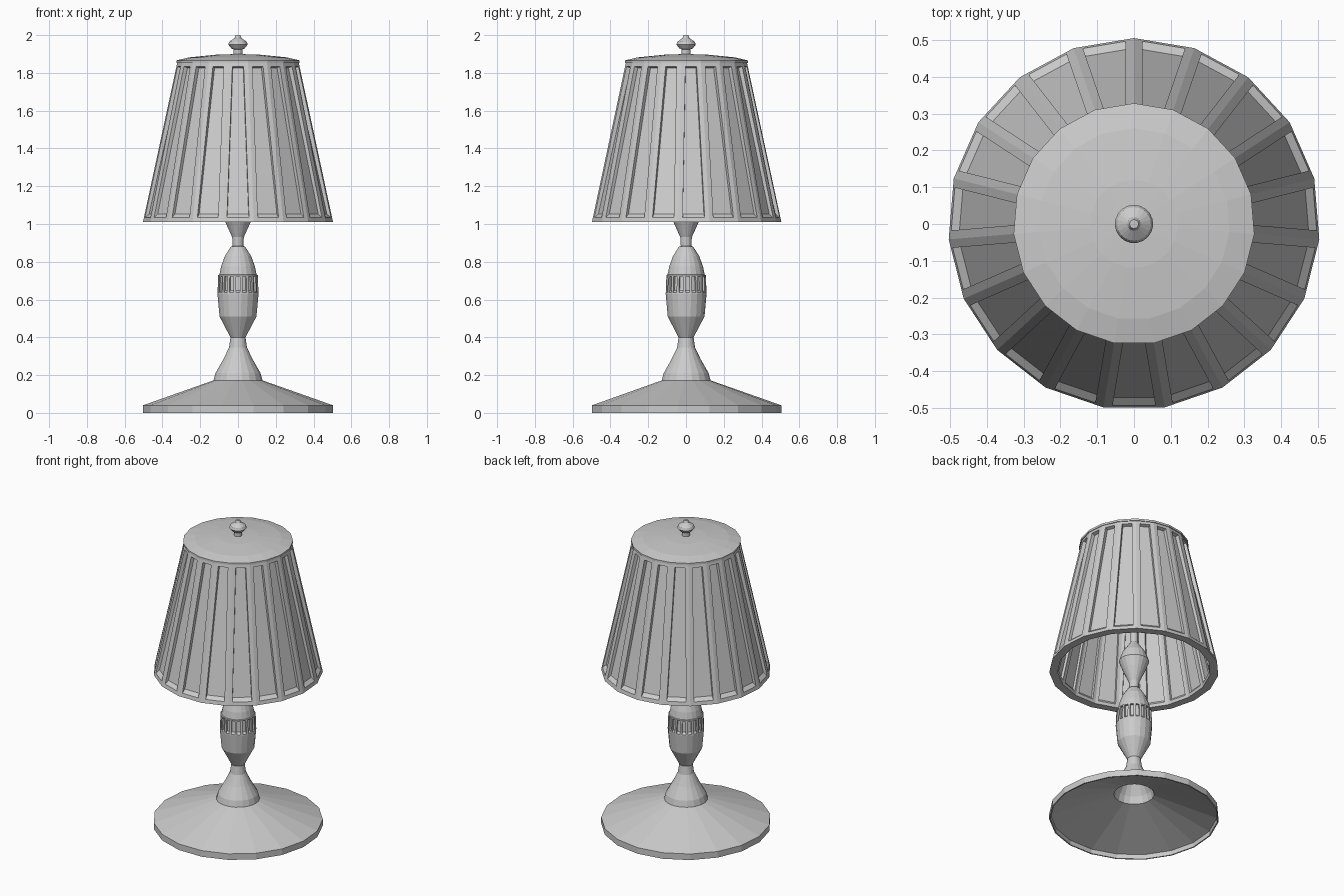
import bpy, bmesh, math

SIDES = 19

cube = bpy.data.objects.get("Cube")
if cube:
    bpy.data.objects.remove(cube, do_unlink=True)

grey = bpy.data.materials.new("plain_grey")
grey.use_nodes = True
COLOUR = (0.6, 0.6, 0.6, 1)
grey.diffuse_color = COLOUR
grey.node_tree.nodes["Principled BSDF"].inputs["Base Color"].default_value = COLOUR


def lathe(profile, closed=False):
    """Spin (radius, height) points into a faceted bmesh, one corner facing the back."""
    bm = bmesh.new()
    rings = []
    for r, z in profile:
        if r == 0:
            rings.append([bm.verts.new((0, 0, z))] * SIDES)
            continue
        ring = []
        for i in range(SIDES):
            a = math.pi / 2 + math.tau * i / SIDES
            ring.append(bm.verts.new((r * math.cos(a), r * math.sin(a), z)))
        rings.append(ring)
    pairs = list(zip(rings, rings[1:]))
    if closed:
        pairs.append((rings[-1], rings[0]))
    for low, high in pairs:
        for i in range(SIDES):
            j = (i + 1) % SIDES
            corners = dict.fromkeys((low[i], low[j], high[j], high[i]))
            # Two neighbouring points on the axis span no face
            if len(corners) > 2:
                bm.faces.new(list(corners))
    bmesh.ops.recalc_face_normals(bm, faces=bm.faces[:])
    return bm


def recess(bm, faces, border, depth, sill):
    """Sink a panel into each face and slope its lower edge."""
    bmesh.ops.inset_individual(bm, faces=faces, thickness=border, use_even_offset=True)
    bmesh.ops.inset_individual(bm, faces=faces, thickness=border * 0.1,
                               depth=-depth, use_even_offset=True)
    for f in faces:
        middle = f.calc_center_median().z
        for v in f.verts:
            if v.co.z < middle:
                v.co.z += sill


def finish(bm, name):
    mesh = bpy.data.meshes.new(name)
    bm.to_mesh(mesh)
    bm.free()
    mesh.materials.append(grey)
    obj = bpy.data.objects.new(name, mesh)
    bpy.context.collection.objects.link(obj)


def outward(f):
    c = f.calc_center_median()
    return f.normal.x * c.x + f.normal.y * c.y > 0


# Hollow foot with a spreading skirt and a shallow bell above it
finish(lathe([(0.505, 0), (0.505, 0.04), (0.13, 0.172), (0.12, 0.21), (0.08, 0.28),
              (0.048, 0.345), (0.04, 0.40), (0, 0.40), (0, 0.36), (0.035, 0.34),
              (0.07, 0.27), (0.108, 0.205), (0.12, 0.16), (0.497, 0.03), (0.497, 0)],
             closed=True), "foot")

# Turned stem with a fluted band
stem = lathe([(0, 0.395), (0.04, 0.40), (0.098, 0.51), (0.109, 0.63), (0.105, 0.73),
              (0.099, 0.732), (0.09, 0.775), (0.07, 0.83), (0.038, 0.88), (0.028, 0.883),
              (0.031, 0.93), (0.067, 1.01), (0.09, 1.07), (0.07, 1.13), (0.035, 1.18),
              (0.022, 1.20), (0.022, 1.86), (0, 1.86)])
flutes = [f for f in stem.faces if 0.65 < f.calc_center_median().z < 0.71]
recess(stem, flutes, 0.007, 0.012, 0.012)
finish(stem, "stem")

# Thick tapered shade with sunken panels outside and inside
shade = lathe([(0.505, 1.01), (0.322, 1.857), (0.272, 1.857), (0.455, 1.01)], closed=True)
walls = [f for f in shade.faces if 1.3 < f.calc_center_median().z < 1.6]
outer = [f for f in walls if outward(f)]
inner = [f for f in walls if not outward(f)]
recess(shade, outer, 0.024, 0.022, 0.022)
recess(shade, inner, 0.020, 0.012, 0.012)
finish(shade, "lampshade")

# Low domed lid
finish(lathe([(0, 1.853), (0.328, 1.853), (0.328, 1.866), (0.26, 1.882),
              (0.12, 1.896), (0, 1.90)]), "shade_lid")

# Finial knob
finish(lathe([(0, 1.89), (0.024, 1.895), (0.024, 1.925), (0.036, 1.93), (0.052, 1.95),
              (0.046, 1.965), (0.018, 1.985), (0.012, 2.0), (0, 2.0)]), "finial")
